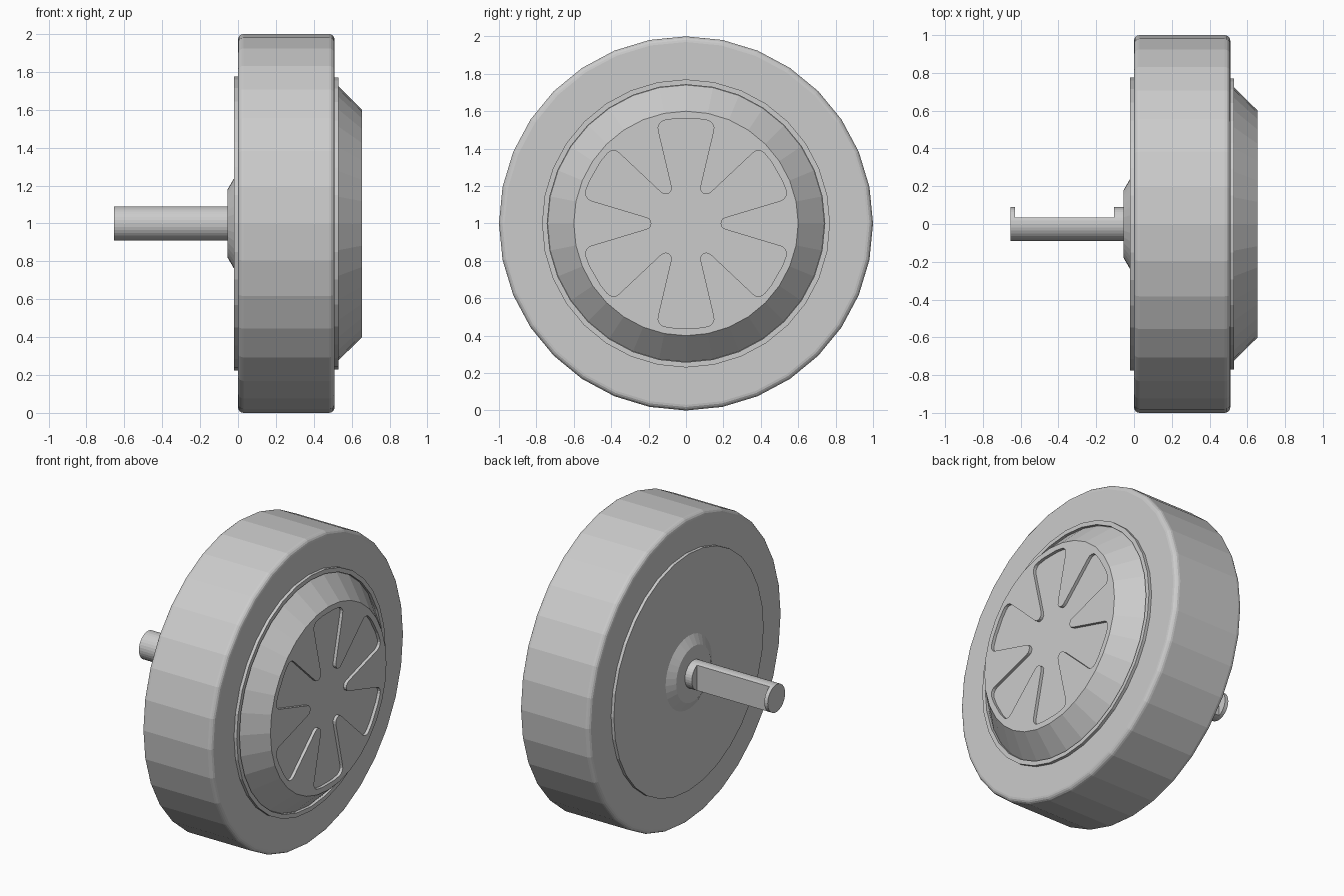
import bpy, bmesh
from math import sin, cos, pi, radians

if "Cube" in bpy.data.objects:
    bpy.data.objects.remove(bpy.data.objects["Cube"])

AXIS_Z = 1.0


def make_object(name, bm):
    bmesh.ops.recalc_face_normals(bm, faces=bm.faces[:])
    mesh = bpy.data.meshes.new(name)
    bm.to_mesh(mesh)
    bm.free()
    ob = bpy.data.objects.new(name, mesh)
    bpy.context.collection.objects.link(ob)
    return ob


def lathe(name, profile, segments=32, ring=False):
    """Turn (x, radius) points round the axle; solid ends, or a closed ring."""
    bm = bmesh.new()
    loops = []
    for x, r in profile:
        loops.append([bm.verts.new((x, r * cos(2 * pi * i / segments),
                                    AXIS_Z + r * sin(2 * pi * i / segments)))
                      for i in range(segments)])
    pairs = list(zip(loops, loops[1:]))
    if ring:
        pairs.append((loops[-1], loops[0]))
    else:
        bm.faces.new(loops[0])
        bm.faces.new(loops[-1])
    for a, b in pairs:
        for i in range(segments):
            j = (i + 1) % segments
            bm.faces.new((a[i], a[j], b[j], b[i]))
    return make_object(name, bm)


def prism(name, outline, x0, x1):
    """Extrude a (y, z) outline along the axle."""
    bm = bmesh.new()
    face = bm.faces.new([bm.verts.new((x0, y, AXIS_Z + z)) for y, z in outline])
    out = bmesh.ops.extrude_face_region(bm, geom=[face])
    moved = [v for v in out["geom"] if isinstance(v, bmesh.types.BMVert)]
    bmesh.ops.translate(bm, verts=moved, vec=(x1 - x0, 0, 0))
    return make_object(name, bm)


def cut(ob, cutter):
    mod = ob.modifiers.new("cut", "BOOLEAN")
    mod.operation = "DIFFERENCE"
    mod.solver = "EXACT"
    mod.object = cutter
    bpy.context.view_layer.objects.active = ob
    bpy.ops.object.modifier_apply(modifier=mod.name)
    bpy.data.objects.remove(cutter)


# tyre with rounded shoulders
W, B = 0.51, 0.03
right = [(W - B + B * sin(radians(a)), 1 - B + B * cos(radians(a)))
         for a in (0, 22.5, 45, 67.5, 90)]
left = [(W - x, r) for x, r in reversed(right)]
lathe("tyre", [(0, 0.7)] + left + right + [(W, 0.7)], ring=True)

# back plate and tapered boss
lathe("back_plate", [(-0.02, 0.775), (0.1, 0.775)])
lathe("axle_boss", [(-0.055, 0.18), (-0.02, 0.24), (0.02, 0.24)])

# rim lip on the outer side
lathe("rim_lip", [(0.45, 0.742), (0.53, 0.742), (0.53, 0.77), (0.45, 0.77)], ring=True)

# hub cap with a six-lobed recess
cap = lathe("hub_cap", [(0.15, 0.72), (0.513, 0.74), (0.655, 0.6)])
half = [(0.188, 0.013), (0.196, 0.025), (0.212, 0.033), (0.505, 0.121),
        (0.521, 0.129), (0.532, 0.143), (0.537, 0.16)]
half += [(0.563 * cos(radians(a)), 0.563 * sin(radians(a))) for a in (18.5, 24)]
sector = [(y, -z) for y, z in reversed(half)] + half[:]
sector.insert(len(half), (0.185, 0))
star = []
for k in range(6):
    c, s = cos(k * pi / 3), sin(k * pi / 3)
    star += [(y * c - z * s, y * s + z * c) for y, z in sector]
cut(cap, prism("recess_cutter", star, 0.635, 0.75))

# axle shaft with a flat milled along one side
shaft = lathe("axle_shaft", [(-0.655, 0.09), (0.0, 0.09)])
flat = [(0.035, -0.2), (0.2, -0.2), (0.2, 0.2), (0.035, 0.2)]
cut(shaft, prism("flat_cutter", flat, -0.63, -0.105))
